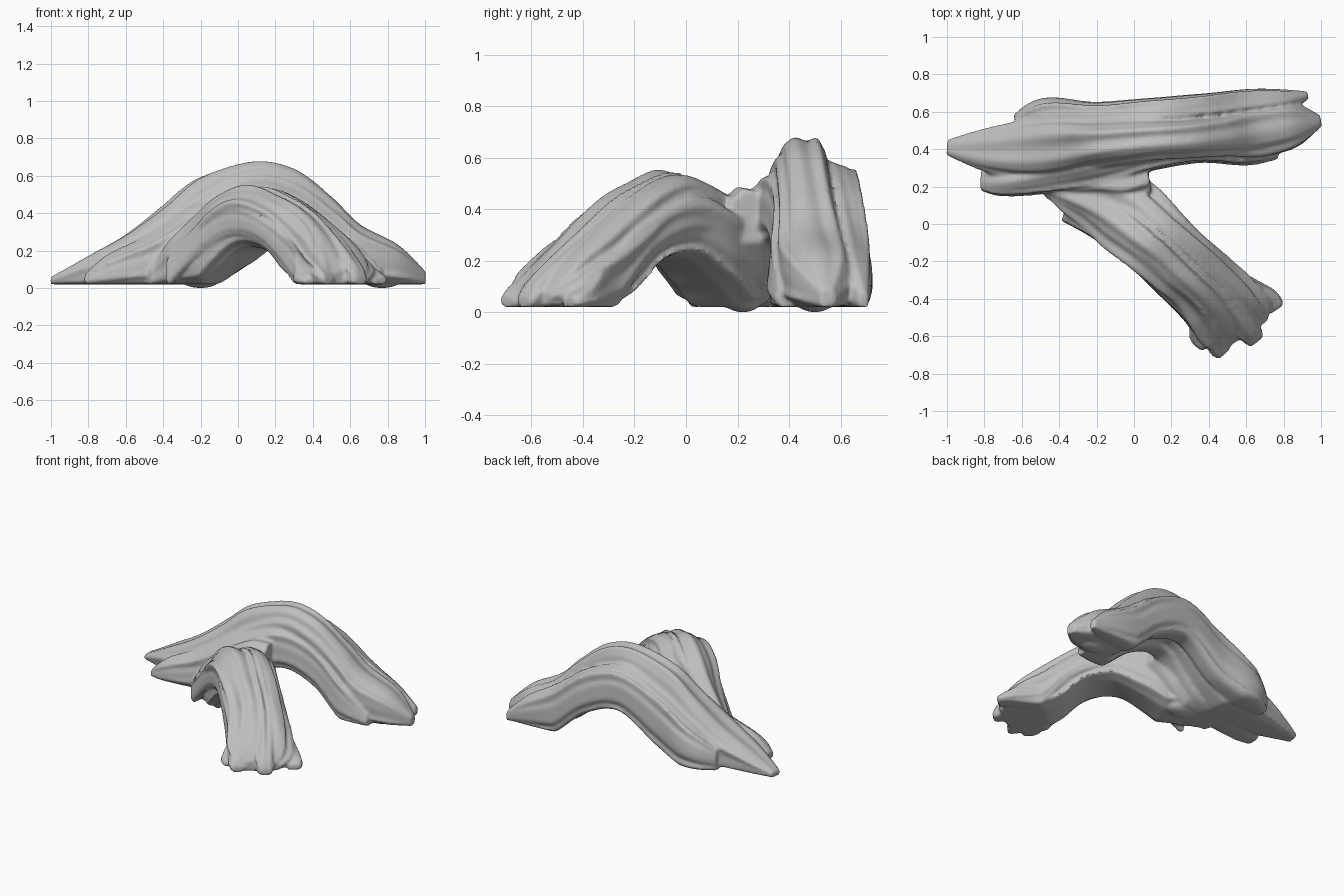
import bpy, bmesh, math
from mathutils import Vector, Matrix, noise

if "Cube" in bpy.data.objects:
    bpy.data.objects.remove(bpy.data.objects["Cube"], do_unlink=True)

GROUND = 0.02
SIDES = 56
STEPS = 12


def blend(a, b, c, d, t):
    """Smooth curve through b and c, component by component."""
    return [q + t * 0.5 * (r - p + t * (2 * p - 5 * q + 4 * r - s + t * (3 * (q - r) + s - p)))
            for p, q, r, s in zip(a, b, c, d)]


def resample(stations):
    pts = [stations[0]] + stations + [stations[-1]]
    rows = [blend(*pts[i:i + 4], k / STEPS)
            for i in range(len(pts) - 3) for k in range(STEPS)]
    return rows + [list(stations[-1])]


def power(value, p):
    return math.copysign(abs(value) ** p, value)


def strand(bm, stations, phase=0.0, groove=0.05):
    """Grooved root; each station is x, y, half width, top, underside."""
    rows = resample(stations)
    rings = []
    for i, (x, y, half, top, low) in enumerate(rows):
        a, b = rows[max(i - 1, 0)], rows[min(i + 1, len(rows) - 1)]
        along = Vector((b[0] - a[0], b[1] - a[1])).normalized()
        low = max(low, GROUND)
        mid, tall = (top + low) / 2, max((top - low) / 2, 0.01)
        ring = []
        for k in range(SIDES):
            ang = math.tau * k / SIDES
            c, s = math.cos(ang), math.sin(ang)
            knots = noise.noise(Vector((x * 3, y * 3 + c, s + phase)))
            bump = (1 + groove * math.sin(7 * ang + phase + 1.2 * x)
                    + 0.6 * groove * math.sin(12 * ang - phase + 2.5 * x)
                    + 1.4 * groove * knots)
            # Rounded above, squarer below so the feet sit broadly
            across = half * bump * power(c, 0.8 if s > 0 else 0.45)
            rise = tall * power(s, 0.75 if s > 0 else 0.6)
            z = mid + rise * (bump if s > 0 else 1)
            ring.append(bm.verts.new((x - along.y * across, y + along.x * across,
                                      max(z, GROUND))))
        rings.append(ring)
    for r, q in zip(rings, rings[1:]):
        for k in range(SIDES):
            n = (k + 1) % SIDES
            bm.faces.new((r[k], r[n], q[n], q[k]))
    bm.faces.new(rings[0][::-1])
    bm.faces.new(rings[-1])


bm = bmesh.new()

# Crest of the long arch
strand(bm, [
    (-1, .41, .04, .06, 0), (-.8, .4, .11, .17, 0), (-.6, .4, .15, .28, 0),
    (-.4, .41, .16, .43, 0), (-.2, .43, .13, .59, .1), (.08, .45, .11, .68, .3),
    (.3, .46, .11, .63, .26), (.5, .48, .12, .48, .11), (.65, .5, .14, .34, 0),
    (.85, .53, .12, .23, 0), (1, .55, .03, .09, 0)], 0.4)

# Lower ridge along the back
strand(bm, [
    (-.63, .53, .05, .17, 0), (-.47, .57, .1, .3, 0), (-.2, .57, .08, .46, .1),
    (.08, .59, .08, .57, .28), (.35, .61, .08, .5, .2), (.6, .64, .08, .32, 0),
    (.8, .66, .06, .2, 0), (.93, .69, .02, .08, 0)], 1.9, 0.07)

# Shoulder along the front
strand(bm, [
    (-.82, .23, .05, .07, 0), (-.7, .23, .08, .17, 0), (-.45, .27, .1, .29, 0),
    (-.2, .31, .1, .45, .06), (.08, .37, .08, .55, .27), (.35, .41, .08, .47, .19),
    (.6, .4, .08, .27, 0), (.77, .4, .05, .1, 0)], 3.1, 0.07)

# Forked limb reaching forward
strand(bm, [
    (-.45, .2, .06, .12, 0), (-.35, .18, .11, .26, 0), (-.18, .13, .17, .4, 0),
    (-.04, .05, .2, .49, .1), (.1, -.07, .19, .54, .21), (.24, -.2, .18, .49, .19),
    (.36, -.31, .18, .41, .06), (.47, -.43, .2, .3, 0), (.55, -.54, .2, .18, 0),
    (.59, -.6, .14, .09, 0)], 0.9, 0.08)

# Narrow cords lying on the forked limb; each has a side shift, drop and toe
for shift, drop, toe in ((-.15, .11, (.4, -.65)), (-.07, .03, (.49, -.69)),
                         (.04, .01, (.66, -.63)), (.14, .09, (.76, -.46))):
    dx, dy = shift * .72, shift * .7
    strand(bm, [
        (-.27 + dx, .15 + dy, .03, .26 - drop, 0),
        (-.08 + dx, .07 + dy, .05, .46 - drop, .18),
        (.1 + dx, -.07 + dy, .05, .55 - drop, .28),
        (.28 + dx, -.24 + dy, .05, .48 - drop, .22),
        (.45 + dx, -.41 + dy, .06, .34 - drop, 0),
        (toe[0] - .04, toe[1] + .05, .06, .15 - drop / 2, 0),
        (*toe, .04, .06, 0)], shift * 20, 0.08)

# Web of wood joining the limb to the arch
strand(bm, [
    (-.48, .17, .04, .1, 0), (-.38, .2, .08, .24, 0), (-.22, .23, .1, .38, 0),
    (-.05, .23, .12, .47, .12), (.08, .25, .08, .47, .27)], 2.2, 0.05)

# Small pads under two of the feet
for x, y in ((-.2, .22), (.77, .5)):
    bmesh.ops.create_uvsphere(
        bm, u_segments=20, v_segments=12, radius=1,
        matrix=Matrix.Translation((x, y, .04)) @ Matrix.Diagonal((.1, .07, .04, 1)))

bmesh.ops.recalc_face_normals(bm, faces=bm.faces)
mesh = bpy.data.meshes.new("driftwood_root")
bm.to_mesh(mesh)
bm.free()
root = bpy.data.objects.new("driftwood_root", mesh)
bpy.context.collection.objects.link(root)

# Bare grey wood
wood = bpy.data.materials.new("grey_wood")
wood.use_nodes = True
colour = (0.52, 0.52, 0.52, 1)
wood.diffuse_color = colour
wood.node_tree.nodes["Principled BSDF"].inputs["Base Color"].default_value = colour
mesh.materials.append(wood)

# Fuse the strands into one skin and soften it
fuse = root.modifiers.new("fuse", 'REMESH')
fuse.mode = 'VOXEL'
fuse.voxel_size = 0.011
fuse.use_smooth_shade = True
soften = root.modifiers.new("soften", 'SMOOTH')
soften.factor = 0.5
soften.iterations = 3
bpy.context.view_layer.objects.active = root
root.select_set(True)
for m in ("fuse", "soften"):
    bpy.ops.object.modifier_apply(modifier=m)
bpy.ops.object.shade_smooth_by_angle(angle=math.radians(50))
